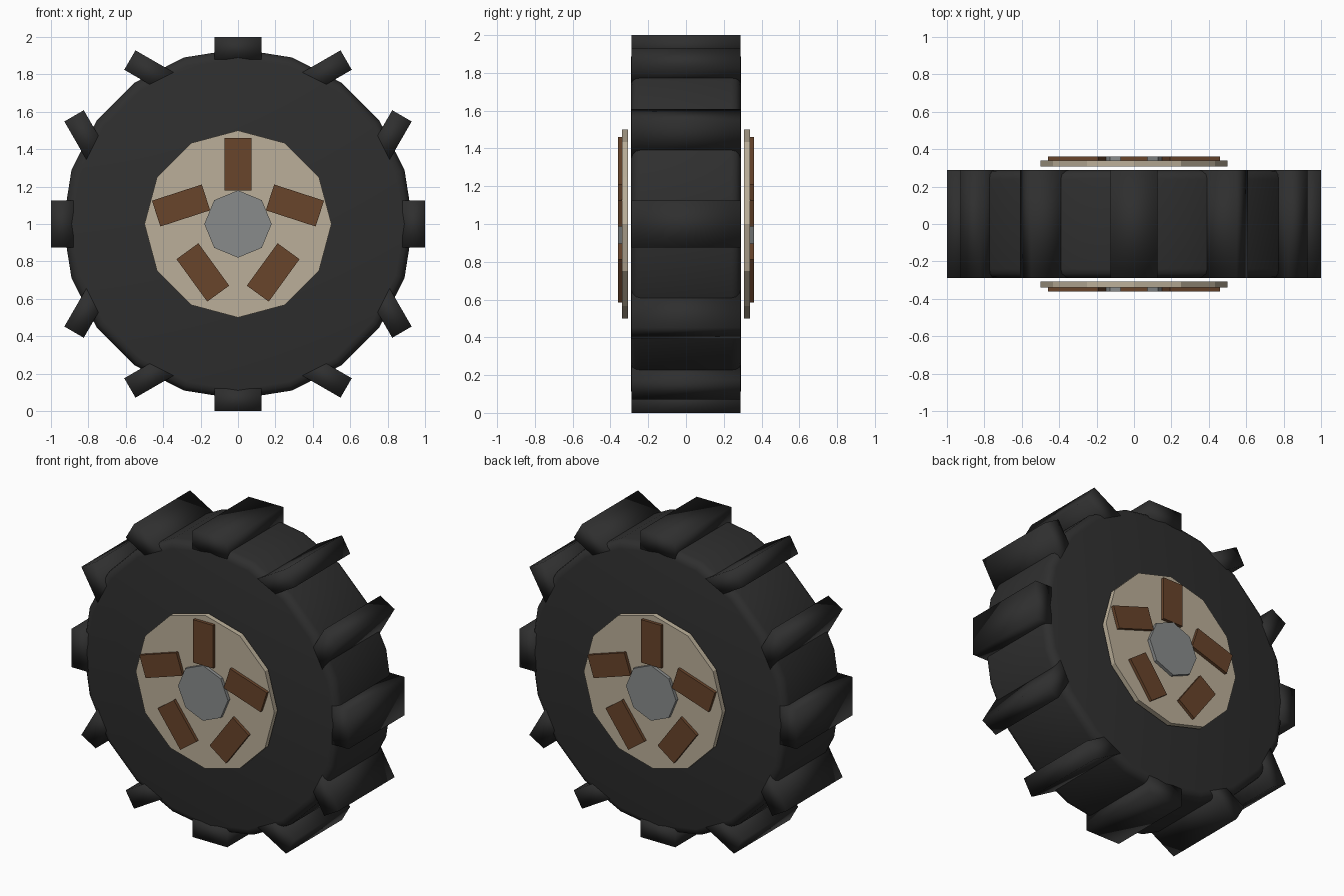
import bpy, bmesh, math
from mathutils import Matrix, Vector

if "Cube" in bpy.data.objects:
    bpy.data.objects.remove(bpy.data.objects["Cube"])

CENTER = Vector((0, 0, 1))


def material(name, rgb):
    m = bpy.data.materials.new(name)
    m.diffuse_color = (*rgb, 1)
    m.use_nodes = True
    m.node_tree.nodes["Principled BSDF"].inputs["Base Color"].default_value = m.diffuse_color
    return m


RUBBER = material("black rubber", (0.028, 0.028, 0.028))
CREAM = material("cream rim", (0.50, 0.43, 0.32))
BROWN = material("brown spoke", (0.138, 0.058, 0.024))
GREY = material("grey hub", (0.25, 0.26, 0.26))


def finish(name, bm, mat, smooth=False):
    bmesh.ops.recalc_face_normals(bm, faces=bm.faces)
    me = bpy.data.meshes.new(name)
    bm.to_mesh(me)
    bm.free()
    me.materials.append(mat)
    for p in me.polygons:
        p.use_smooth = smooth
    ob = bpy.data.objects.new(name, me)
    bpy.context.collection.objects.link(ob)
    return ob


def lathe(name, profile, sides, mat):
    """Stack of regular polygons (radius, y) around the axle, capped at both ends."""
    bm = bmesh.new()
    rings = [[bm.verts.new(CENTER + Vector((r * math.sin(a), y, r * math.cos(a))))
              for a in (2 * math.pi * i / sides for i in range(sides))]
             for r, y in profile]
    for lo, hi in zip(rings, rings[1:]):
        for i in range(sides):
            j = (i + 1) % sides
            bm.faces.new((lo[i], lo[j], hi[j], hi[i]))
    bm.faces.new(rings[0])
    bm.faces.new(rings[-1])
    return finish(name, bm, mat)


def block(name, size, angle, radius, y, mat, smooth=False):
    """Box placed on a circle, tilted against the direction of the circle."""
    bm = bmesh.new()
    pos = CENTER + Vector((radius * math.sin(angle), y, radius * math.cos(angle)))
    bmesh.ops.create_cube(bm, size=1, matrix=Matrix.Translation(pos)
                          @ Matrix.Rotation(-angle, 4, 'Y')
                          @ Matrix.Diagonal((*size, 1)))
    return finish(name, bm, mat, smooth)


# tyre with rounded shoulders
R, W, B = 0.936, 0.29, 0.05
arc = [(R - B + B * math.sin(t), -(W - B) - B * math.cos(t))
       for t in (math.radians(30 * k) for k in range(4))]
tyre = lathe("tyre", arc + [(r, -y) for r, y in reversed(arc)], 20, RUBBER)
bpy.context.view_layer.objects.active = tyre
tyre.select_set(True)
bpy.ops.object.shade_smooth_by_angle(angle=math.radians(35))

# tread lugs
for i in range(12):
    block(f"tread_lug_{i + 1}", (0.25, 0.578, 0.12), math.radians(30 * i),
          0.94, 0, RUBBER, True)

# rim disc, hub cap and spokes on both sides
for side, s in (("front", -1), ("back", 1)):
    lathe(f"{side}_rim_disc", [(0.5, s * 0.307), (0.5, s * 0.34)], 12, CREAM)
    lathe(f"{side}_hub_cap", [(0.18, s * 0.335), (0.18, s * 0.361)], 8, GREY)
    for i in range(5):
        block(f"{side}_spoke_{i + 1}", (0.145, 0.025, 0.28),
              math.radians(72 * i), 0.32, s * 0.3475, BROWN)
